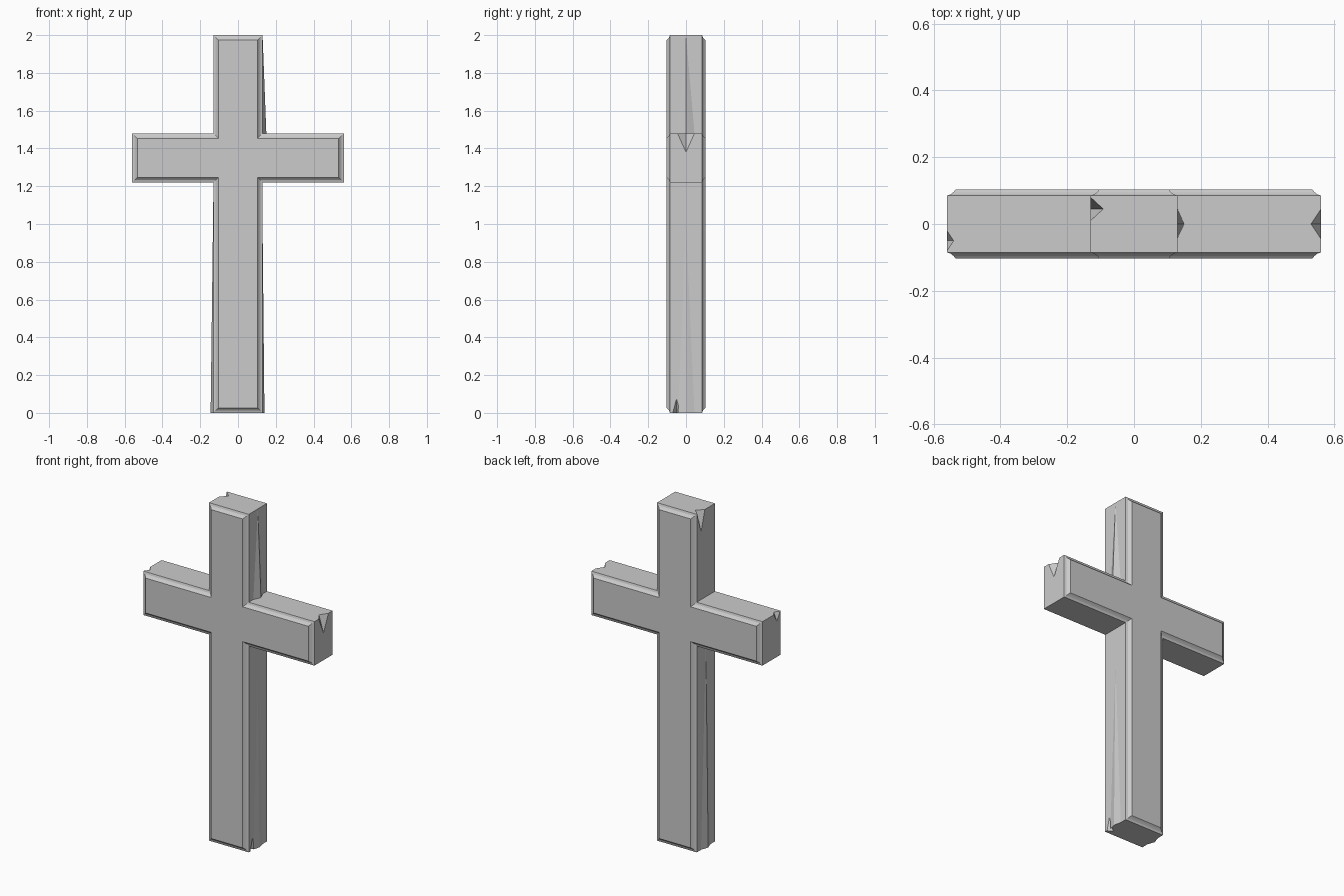
import bpy, bmesh
from mathutils import Vector

if "Cube" in bpy.data.objects:
    bpy.data.objects.remove(bpy.data.objects["Cube"])


def mesh_object(name, bm):
    bmesh.ops.recalc_face_normals(bm, faces=bm.faces)
    me = bpy.data.meshes.new(name)
    bm.to_mesh(me)
    bm.free()
    ob = bpy.data.objects.new(name, me)
    bpy.context.collection.objects.link(ob)
    return ob


def hull(bm, points):
    verts = [bm.verts.new(p) for p in points]
    bmesh.ops.convex_hull(bm, input=verts)


# Outline of the cross, inset by d on every edge
def outline(d):
    p, a, lo, hi, top = 0.13 - d, 0.56 - d, 1.22 + d, 1.48 - d, 2.0 - d
    half = [(p, d), (p, lo), (a, lo), (a, hi), (p, hi), (p, top)]
    return half + [(-x, z) for x, z in reversed(half)]


# Cross body: moulded raised panels on both faces
rim = [(0.0, 0.085), (0.012, 0.089), (0.02, 0.096), (0.027, 0.104)]
profile = [(d, -y) for d, y in reversed(rim)] + rim
bm = bmesh.new()
loops = [[bm.verts.new((x, y, z)) for x, z in outline(d)] for d, y in profile]
for a, b in zip(loops, loops[1:]):
    for i in range(len(a)):
        j = (i + 1) % len(a)
        bm.faces.new((a[i], a[j], b[j], b[i]))
bm.faces.new(loops[0])
bm.faces.new(loops[-1])
cross = mesh_object("cross", bm)

# V-shaped chips: side sign, edge x, edge z, y range, inward, vertical reach
bm = bmesh.new()
for s, x, z, y0, y1, inward, reach in [
        (1, 0.56, 1.48, -0.045, 0.045, 0.03, -0.10),
        (-1, 0.56, 1.48, -0.08, -0.02, 0.02, -0.05),
        (-1, 0.13, 2.0, 0.01, 0.08, 0.038, -0.12),
        (1, 0.13, 0.0, -0.07, -0.03, 0.03, 0.075)]:
    ym = (y0 + y1) / 2
    out = 0.05 if reach < 0 else -0.05
    hull(bm, [(s * x, y0, z), (s * x, y1, z), (s * (x - inward), ym, z),
              (s * x, ym, z + reach), (s * (x + 0.05), ym, z + out)])
cutter = mesh_object("chip_cutter", bm)
cutter.hide_render = True
cutter.hide_viewport = True
mod = cross.modifiers.new("chips", 'BOOLEAN')
mod.object = cutter
mod.operation = 'DIFFERENCE'
mod.solver = 'EXACT'

# Slender ridges swelling from the sides of the post
for name, s, x, z0, z1 in [("upper_ridge", 1, 0.15, 1.48, 2.0),
                           ("right_foot_ridge", 1, 0.14, 0.0, 1.0),
                           ("left_foot_ridge", -1, 0.145, 0.0, 1.2)]:
    bm = bmesh.new()
    hull(bm, [(s * 0.13, -0.042, z0), (s * 0.13, 0.045, z0),
              (s * x, 0, z0), (s * 0.13, 0, z1)])
    mesh_object(name, bm)
